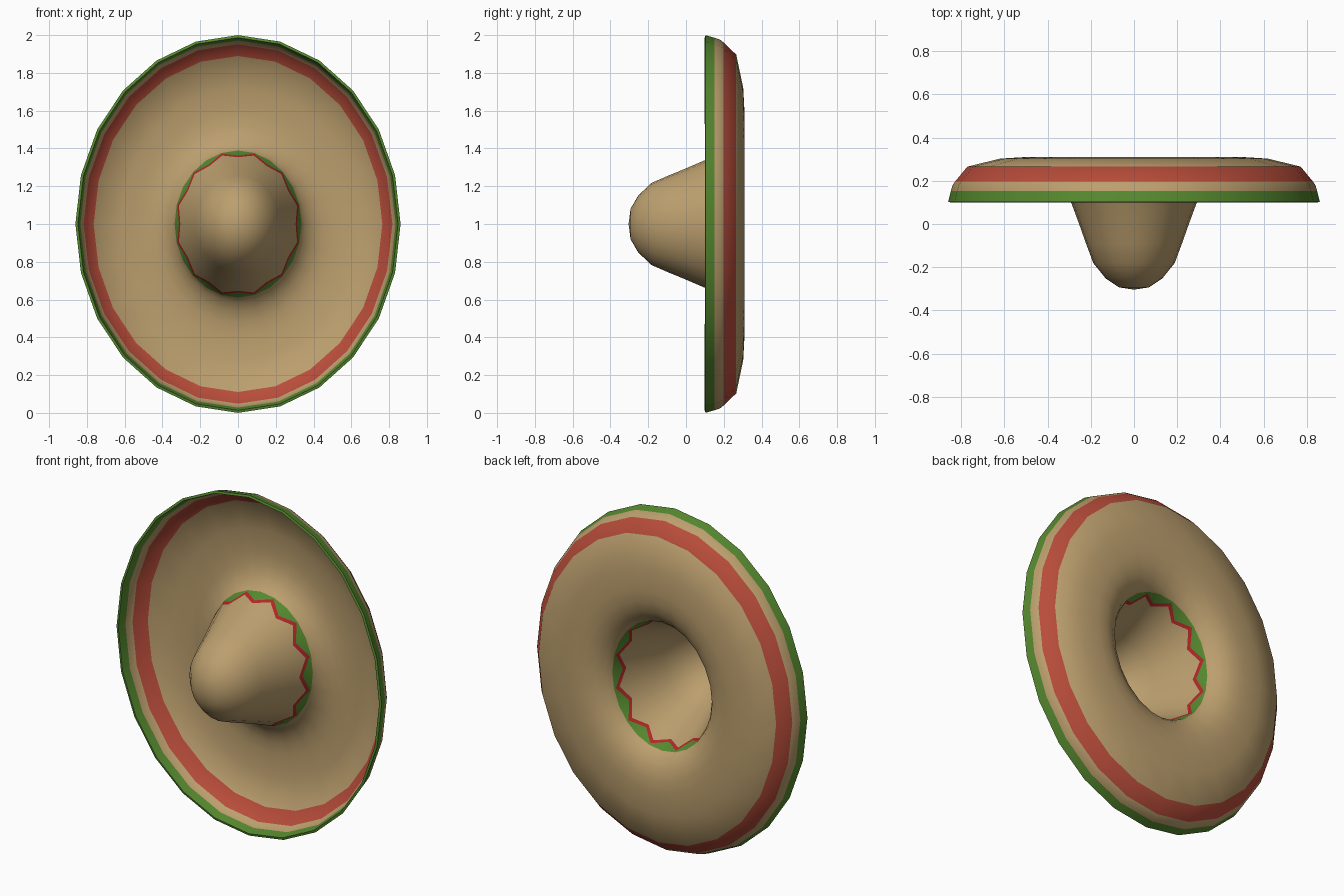
import bpy, bmesh, math

if "Cube" in bpy.data.objects:
    bpy.data.objects.remove(bpy.data.objects["Cube"])

SIDES = 24
X_RATIO = 0.86          # oval brim: narrower in x than in z
TAN, GREEN, RED, BRIGHT = range(4)


def material(name, rgb):
    m = bpy.data.materials.new(name)
    m.diffuse_color = (*rgb, 1)
    m.use_nodes = True
    m.node_tree.nodes["Principled BSDF"].inputs["Base Color"].default_value = m.diffuse_color
    return m


mats = [material("straw_tan", (0.50, 0.345, 0.155)),
        material("leaf_green", (0.092, 0.25, 0.028)),
        material("brick_red", (0.48, 0.073, 0.043)),
        material("bright_red", (0.45, 0.02, 0.022))]


def band_r(y):
    """Radius of the crown wall near its base."""
    return 0.345 + (y - 0.13) * 0.435


def plain(r, y):
    return lambda i: (r, y)


def zigzag(peak, valley):
    def f(i):
        y = valley if i % 2 else peak
        return band_r(y), y
    return f


# rings from crown to rim, each with the colour of the strip leading to it
rings = [
    # crown
    (plain(0.078, -0.287), TAN), (plain(0.147, -0.247), TAN),
    (plain(0.212, -0.178), TAN), (plain(0.250, -0.09), TAN),
    (plain(0.287, 0.0), TAN), (plain(0.330, 0.1), TAN),
    # zigzag hat band
    (zigzag(0.135, 0.185), TAN), (zigzag(0.155, 0.208), BRIGHT),
    (plain(band_r(0.218), 0.218), GREEN),
    # rolled brim
    (plain(0.408, 0.247), TAN), (plain(0.46, 0.280), TAN),
    (plain(0.52, 0.297), TAN), (plain(0.59, 0.303), TAN),
    (plain(0.72, 0.296), TAN), (plain(0.893, 0.260), TAN),
    # brim stripes
    (plain(0.957, 0.193), RED), (plain(0.970, 0.177), TAN),
    (plain(0.979, 0.150), TAN), (plain(0.993, 0.101), GREEN),
]

bm = bmesh.new()
tip = bm.verts.new((0, -0.297, 1))
prev = None
for point, colour in rings:
    ring = []
    for i in range(SIDES):
        a = 2 * math.pi * i / SIDES
        r, y = point(i)
        ring.append(bm.verts.new((X_RATIO * r * math.sin(a), y, 1 + r * math.cos(a))))
    for i in range(SIDES):
        j = (i + 1) % SIDES
        if prev is None:
            f = bm.faces.new((tip, ring[i], ring[j]))
        else:
            f = bm.faces.new((prev[i], ring[i], ring[j], prev[j]))
        f.material_index = colour
    prev = ring
bmesh.ops.recalc_face_normals(bm, faces=bm.faces)

mesh = bpy.data.meshes.new("straw_hat")
bm.to_mesh(mesh)
bm.free()
for m in mats:
    mesh.materials.append(m)
hat = bpy.data.objects.new("straw_hat", mesh)
bpy.context.collection.objects.link(hat)

# thin woven shell
shell = hat.modifiers.new("shell", 'SOLIDIFY')
shell.thickness = 0.014
shell.offset = 0

bpy.context.view_layer.objects.active = hat
hat.select_set(True)
bpy.ops.object.modifier_apply(modifier="shell")
bpy.ops.object.shade_smooth_by_angle(angle=math.radians(50))
